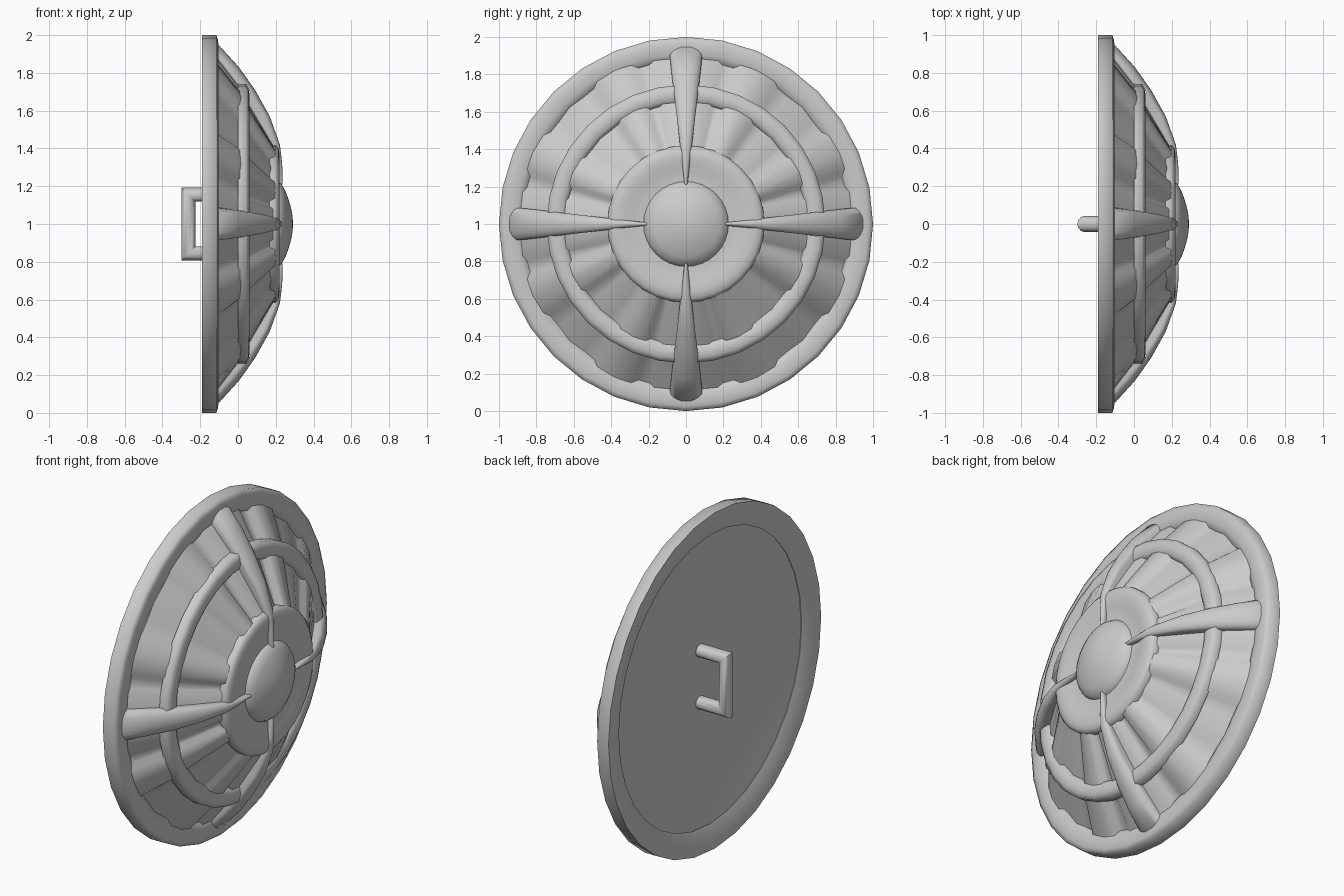
import bpy, math
from math import sin, cos, pi, radians

if "Cube" in bpy.data.objects:
    bpy.data.objects.remove(bpy.data.objects["Cube"])
C = 1.0  # height of the shield axis (runs along x)


def make(name, verts, faces, angle=35):
    me = bpy.data.meshes.new(name)
    me.from_pydata(verts, [], faces)
    ob = bpy.data.objects.new(name, me)
    bpy.context.collection.objects.link(ob)
    bpy.ops.object.select_all(action='DESELECT')
    ob.select_set(True)
    bpy.context.view_layer.objects.active = ob
    bpy.ops.object.mode_set(mode='EDIT')
    bpy.ops.mesh.select_all(action='SELECT')
    bpy.ops.mesh.remove_doubles(threshold=0.0005)
    bpy.ops.mesh.normals_make_consistent(inside=False)
    bpy.ops.object.mode_set(mode='OBJECT')
    bpy.ops.object.shade_smooth_by_angle(angle=radians(angle))
    return ob


def point(x, r, a):
    return (x, r * sin(a), C + r * cos(a))


def sweep(name, profiles, angles, closed, smooth=35):
    """Sweep (x, r) profiles, one per angle, around the shield axis."""
    n, m = len(angles), len(profiles[0])
    verts = [point(x, r, a) for a, p in zip(angles, profiles) for x, r in p]
    faces = [(i * m + j, i * m + (j + 1) % m,
              (i + 1) % n * m + (j + 1) % m, (i + 1) % n * m + j)
             for i in range(n) for j in range(m if closed else m - 1)]
    return make(name, verts, faces, smooth)


def lathe(name, profile, closed=True, smooth=35, n=32):
    return sweep(name, [profile] * n, [2 * pi * i / n for i in range(n)], closed, smooth)


def corrugated(name, outer, inner, lift):
    """Conical band with raised panels, two in each quadrant."""
    half = [(0, .6), (11, .6), (13, 0), (17, 0), (19, .9), (25, 1.1), (32, .9),
            (34, .1), (39, 0)]
    steps = half + [(45, .3)] + [(90 - d, h) for d, h in half[:0:-1]]
    angles, profiles = [], []
    for q in range(4):
        for deg, h in steps:
            angles.append(radians(deg + 90 * q))
            d = h * lift
            profiles.append([(outer[0] + d * .8, outer[1] + d * .6),
                             (inner[0] + d * .8, inner[1] + d * .6)])
    return sweep(name, profiles, angles, False, 50)


# Rim and concentric rings
lathe("rim", [(-.19, .94), (-.19, 1), (-.115, 1), (-.106, .975), (-.103, .945),
              (-.106, .91), (-.118, .875), (-.16, .86)], True, 80)
lathe("middle_ring", [(0, .745), (.043, .745), (.056, .72), (.06, .695),
                      (.056, .665), (.042, .645), (0, .635)], True, 70)
lathe("inner_plate", [(.165, .42), (.2, .42), (.215, .4), (.22, .365),
                      (.215, .32), (.207, .28), (.205, .24), (.207, .15), (.165, .15)], True, 70)

# Central boss
lathe("boss", [(.19, .235), (.212, .224), (.23, .212), (.249, .178), (.266, .135),
               (.281, .085), (.289, .04), (.291, 0)], False, 50)

# Corrugated bands between the rings
corrugated("outer_panels", (-.14, .90), (.02, .69), .026)
corrugated("inner_panels", (.015, .68), (.19, .38), .026)

# Concave back
lathe("back_dish", [(-.19, .945), (-.165, .93), (-.15, .83), (-.13, .68), (-.11, .48),
                    (-.095, .25), (-.09, 0)], False)

# Four tapering curved spikes: (x of the crest, radius, half width)
path = [(-.1, .945, .091), (.005, .83, .08), (.09, .71, .066), (.168, .57, .049),
        (.222, .42, .032), (.234, .32, .02), (.236, .21, .008)]
for k in range(4):
    a = k * pi / 2
    verts, faces, S = [], [], 13
    for i, (x, r, w) in enumerate(path):
        h = max(.7 * w, .022)
        # half-ellipse crest with a skirt that sinks into the panels
        section = [(w * sin(t), h * (cos(t) - 1))
                   for t in (pi * (j / (S - 3) - .5) for j in range(S - 2))]
        section = [(-w, -h - .05)] + section + [(w, -h - .05)]
        for s, d in section:
            px = max(x + d, -.14)
            verts.append((px, r * sin(a) + s * cos(a), C + r * cos(a) - s * sin(a)))
    for i in range(len(path) - 1):
        for j in range(S):
            j2 = (j + 1) % S
            faces.append((i * S + j, i * S + j2, (i + 1) * S + j2, (i + 1) * S + j))
    faces += [tuple(range(S)), tuple(range((len(path) - 1) * S, len(path) * S))]
    make("spike_%d" % (k + 1), verts, faces, 50)

# Rear grip
verts, faces, S = [], [], 12
for x, z, dx in [(-.085, .155, 0), (-.263, .155, 1), (-.263, -.155, 1), (-.085, -.155, 0)]:
    for j in range(S):
        t = 2 * pi * j / S
        u = .037 * cos(t)                        # mitred at the corners
        verts.append((x - dx * u, .042 * sin(t), C + z + u * (1 if z > 0 else -1)))
for i in range(3):
    for j in range(S):
        j2 = (j + 1) % S
        faces.append((i * S + j, i * S + j2, (i + 1) * S + j2, (i + 1) * S + j))
faces += [tuple(range(S)), tuple(range(3 * S, 4 * S))]
make("grip", verts, faces)
